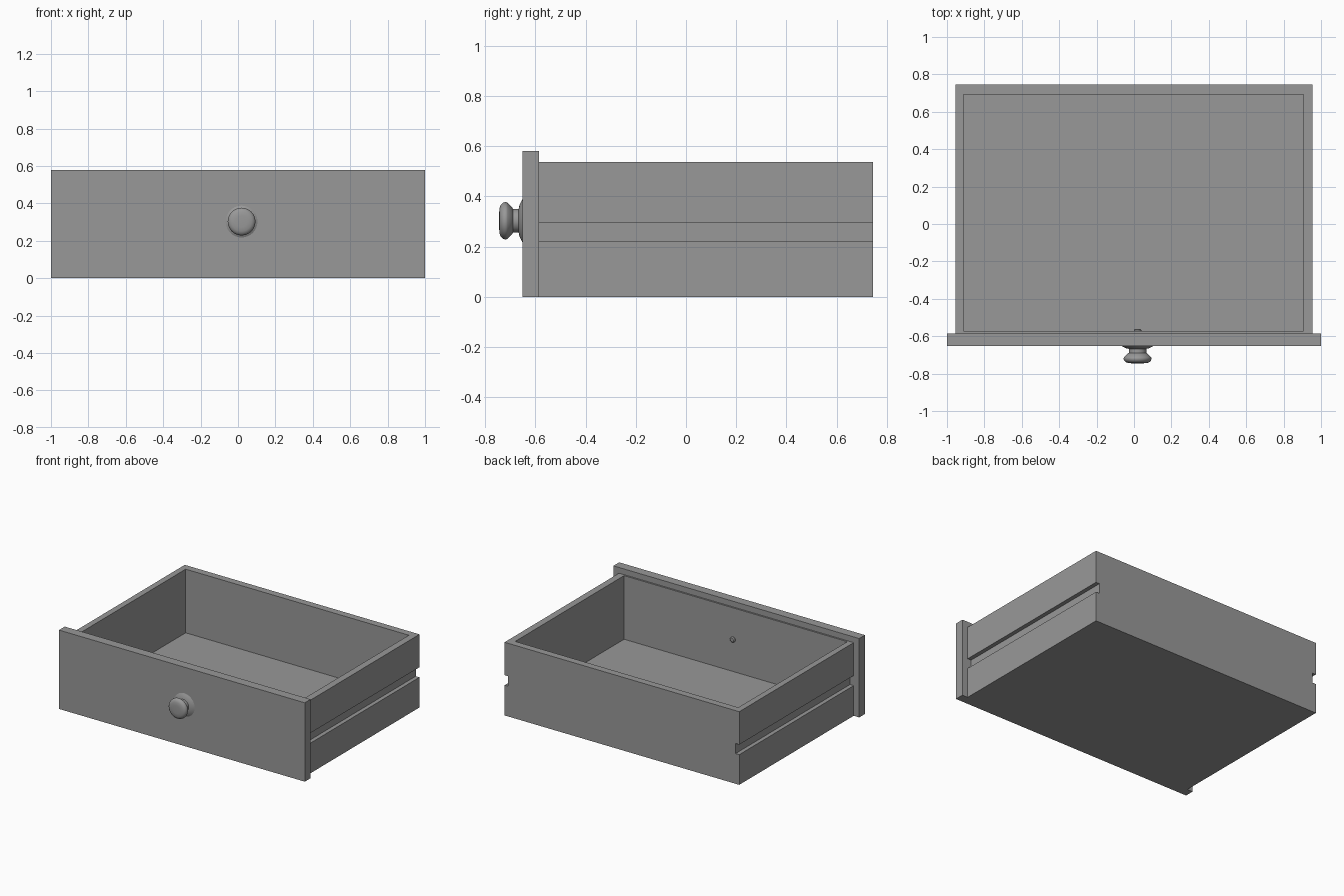
import bpy, bmesh, math
from mathutils import Vector

if "Cube" in bpy.data.objects:
    bpy.data.objects.remove(bpy.data.objects["Cube"])

# Dark grey used on every part
grey = bpy.data.materials.new("dark_grey")
grey.diffuse_color = (0.316, 0.316, 0.316, 1)
grey.use_nodes = True
grey.node_tree.nodes["Principled BSDF"].inputs["Base Color"].default_value = grey.diffuse_color


def finish(name, bm):
    bmesh.ops.recalc_face_normals(bm, faces=bm.faces)
    mesh = bpy.data.meshes.new(name)
    bm.to_mesh(mesh)
    bm.free()
    mesh.materials.append(grey)
    obj = bpy.data.objects.new(name, mesh)
    bpy.context.collection.objects.link(obj)
    return obj


def box(name, lo, hi):
    lo, hi = Vector(lo), Vector(hi)
    bm = bmesh.new()
    bmesh.ops.create_cube(bm, size=1)
    bmesh.ops.scale(bm, vec=hi - lo, verts=bm.verts)
    bmesh.ops.translate(bm, vec=(lo + hi) / 2, verts=bm.verts)
    return finish(name, bm)


def lathe(name, profile, centre, steps=40):
    """Spin (radius, y) points around an axis parallel to y."""
    bm = bmesh.new()
    pts = [bm.verts.new((r, y, 0)) for r, y in profile]
    edges = [bm.edges.new(p) for p in zip(pts, pts[1:])]
    bmesh.ops.spin(bm, geom=pts + edges, cent=(0, 0, 0), axis=(0, 1, 0),
                   angle=math.tau, steps=steps)
    bmesh.ops.remove_doubles(bm, verts=bm.verts, dist=1e-5)
    bmesh.ops.translate(bm, vec=centre, verts=bm.verts)
    obj = finish(name, bm)
    bpy.ops.object.select_all(action='DESELECT')
    bpy.context.view_layer.objects.active = obj
    obj.select_set(True)
    bpy.ops.object.shade_smooth_by_angle(angle=math.radians(35))
    return obj


# Front panel
box("front_panel", (-1, -0.652, 0), (1, -0.585, 0.58))

# Drawer box: grooved cross-section extruded to the back
W, H, GROOVE = 0.955, 0.538, 0.03
Y0, Y1 = -0.585, 0.745
right = [(W, 0), (W, 0.222), (W - GROOVE, 0.222),
         (W - GROOVE, 0.296), (W, 0.296), (W, H)]
outline = right + [(-x, z) for x, z in reversed(right)]
bm = bmesh.new()
end = bm.faces.new([bm.verts.new((x, Y0, z)) for x, z in outline])
ext = bmesh.ops.extrude_face_region(bm, geom=[end], use_keep_orig=True)
bmesh.ops.translate(bm, vec=(0, Y1 - Y0, 0),
                    verts=[g for g in ext["geom"] if isinstance(g, bmesh.types.BMVert)])
bmesh.ops.recalc_face_normals(bm, faces=bm.faces)

# Hollow: inset the top face to the inner rim, then push it down to the floor
top = max(bm.faces, key=lambda f: f.calc_center_median().z)
bmesh.ops.inset_region(bm, faces=[top], thickness=0.03)
for v in top.verts:
    v.co.x = -0.911 if v.co.x < 0 else 0.905
    v.co.y = -0.573 if v.co.y < 0 else 0.693
floor = bmesh.ops.extrude_discrete_faces(bm, faces=[top])["faces"][0]
for v in floor.verts:
    v.co.z = 0.07
finish("drawer_box", bm)

# Knob with shallow flared base, neck and cone-backed rounded head
knob = [(0, -0.652), (0.085, -0.652), (0.076, -0.657), (0.062, -0.664),
        (0.047, -0.667), (0.047, -0.69), (0.051, -0.691), (0.071, -0.711),
        (0.074, -0.716), (0.074, -0.723), (0.071, -0.731), (0.064, -0.738),
        (0.052, -0.743), (0.03, -0.745), (0, -0.745)]
lathe("knob", knob, (0.019, 0, 0.303))

# Screw head on the inside of the front
screw = [(0, -0.578), (0.02, -0.578), (0.02, -0.567), (0.014, -0.561), (0, -0.56)]
lathe("knob_screw", screw, (0.019, 0, 0.305), 20)
